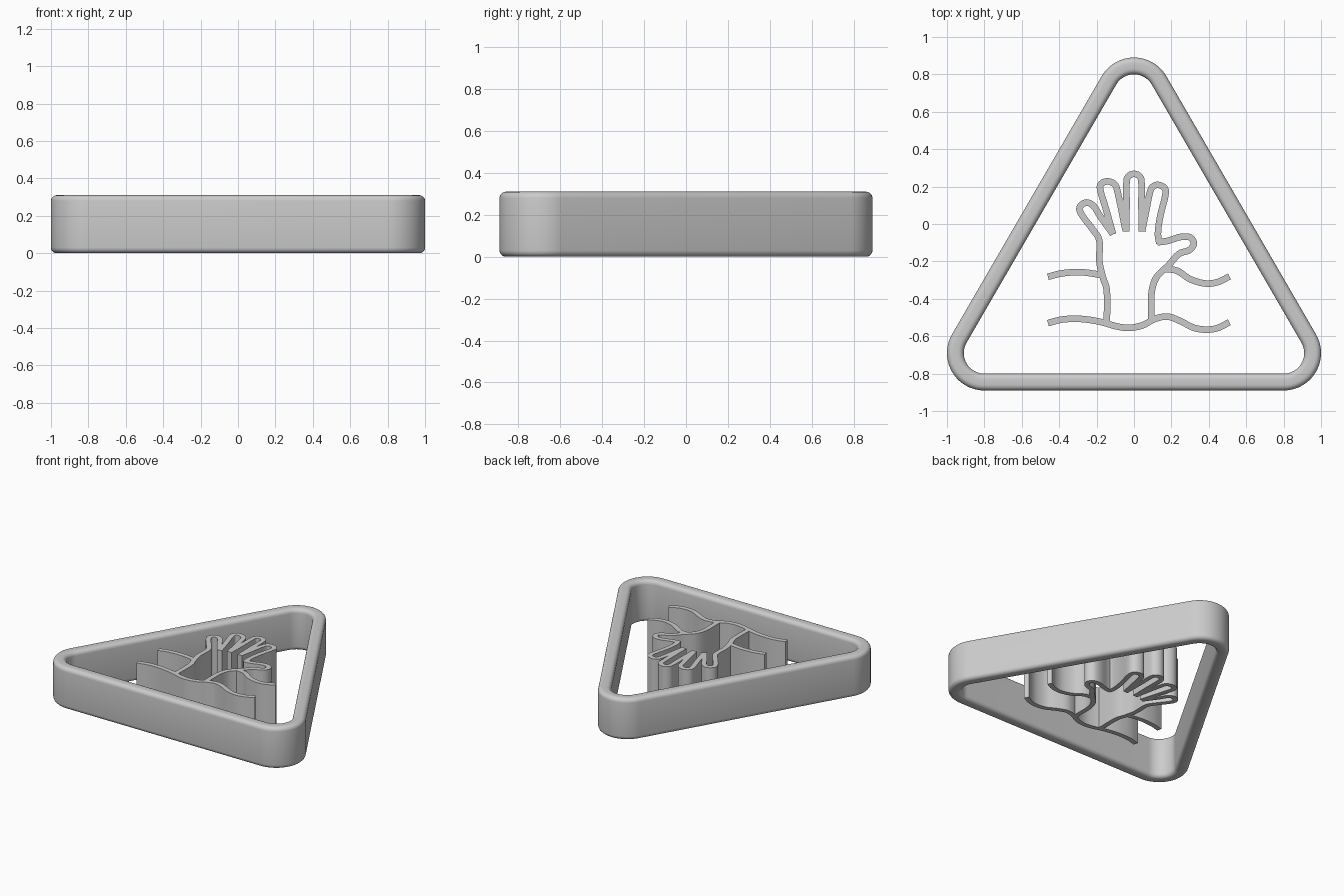
import bpy, bmesh, math
from mathutils import Vector

if "Cube" in bpy.data.objects:
    bpy.data.objects.remove(bpy.data.objects["Cube"])

H = 0.31          # overall height
HALF = 0.0175     # half thickness of the drawn walls


def make_object(name, bm):
    bmesh.ops.recalc_face_normals(bm, faces=bm.faces)
    mesh = bpy.data.meshes.new(name)
    bm.to_mesh(mesh)
    bm.free()
    ob = bpy.data.objects.new(name, mesh)
    bpy.context.collection.objects.link(ob)
    return ob


def smooth(ob):
    bpy.ops.object.select_all(action='DESELECT')
    ob.select_set(True)
    bpy.context.view_layer.objects.active = ob
    bpy.ops.object.shade_smooth_by_angle(angle=math.radians(35))


def catmull(pts, steps=5):
    p = [Vector(v) / 100 for v in pts]
    p = [2 * p[0] - p[1]] + p + [2 * p[-1] - p[-2]]
    out = []
    for a, b, c, d in zip(p, p[1:], p[2:], p[3:]):
        for i in range(steps):
            t = i / steps
            out.append(0.5 * (2 * b + (c - a) * t + (2 * a - 5 * b + 4 * c - d) * t * t
                              + (3 * b - a - 3 * c + d) * t ** 3))
    return out + [p[-2]]


def wall(name, pts):
    """Constant-thickness upright wall along a smooth path (hundredths of a unit)."""
    path = catmull(pts)
    bm = bmesh.new()
    rings = []
    for i, c in enumerate(path):
        t = (path[min(i + 1, len(path) - 1)] - path[max(i - 1, 0)]).normalized()
        n = Vector((-t.y, t.x)) * HALF
        rings.append([bm.verts.new((q.x, q.y, z))
                      for q, z in ((c + n, 0), (c - n, 0), (c - n, H), (c + n, H))])
    for r, s in zip(rings, rings[1:]):
        for k in range(4):
            bm.faces.new((r[k], r[(k + 1) % 4], s[(k + 1) % 4], s[k]))
    bm.faces.new(rings[0])
    bm.faces.new(rings[-1][::-1])
    return make_object(name, bm)


# Triangular frame: softened rectangular section swept round three corner centres
B, R_IN, R_OUT = 0.03, 0.11, 0.20
section = []
for cr, cz, a0 in ((R_OUT - B, H - B, 0), (R_IN + B, H - B, 90),
                   (R_IN + B, B, 180), (R_OUT - B, B, 270)):
    for k in range(6):
        a = math.radians(a0 + k * 18)
        section.append((cr + B * math.cos(a), cz + B * math.sin(a)))
bm = bmesh.new()
rings = []
for cx, cy, a0 in ((0, 0.69, 30), (-0.8, -0.69, 150), (0.8, -0.69, 270)):
    for k in range(21):
        a = math.radians(a0 + k * 6)
        rings.append([bm.verts.new((cx + r * math.cos(a), cy + r * math.sin(a), z))
                      for r, z in section])
n = len(section)
for i, r in enumerate(rings):
    s = rings[(i + 1) % len(rings)]
    for k in range(n):
        bm.faces.new((r[k], r[(k + 1) % n], s[(k + 1) % n], s[k]))
smooth(make_object("triangle_frame", bm))

# Hand outline and the two wavy lines
strokes = {
    "little_finger_and_wrist": [(-14.5, -53), (-14.5, -36), (-16.5, -29), (-18.5, -20), (-18.5, -9),
                                (-22, -3), (-28, 5), (-29, 9), (-25.5, 11.5), (-21.5, 9.5),
                                (-18, 4), (-11.2, -5.5)],
    "ring_finger": [(-11.2, -5.5), (-15, 8), (-18, 18), (-17.5, 21.5), (-14, 22.8),
                    (-10.2, 21), (-8.5, 16), (-4.4, -3.8)],
    "middle_finger": [(-4.2, -4), (-4, 10), (-4, 22), (-3, 25.5), (0, 26.8), (3, 25.5),
                      (4, 22), (4, 10), (4.2, -4)],
    "index_finger": [(4.3, -3.8), (6.5, 7), (8.5, 17), (10.5, 20.3), (13.5, 20.8), (16.5, 19),
                     (16.7, 15), (14, 4), (12.8, -5), (13.6, -10.5)],
    "thumb_and_wrist": [(12.5, -9.8), (18, -9), (25, -6.9), (30, -7.2), (32, -10.5), (29.5, -14),
                        (24, -16), (18.5, -22), (12, -28.5), (9.5, -36), (9.3, -44), (9.3, -52)],
    "upper_wave_left": [(-46, -28.2), (-38, -26.3), (-28, -25.8), (-17, -27.3)],
    "upper_wave_right": [(15.5, -24), (23, -25), (30, -29.5), (38, -31.8), (45, -31), (51, -28)],
    "lower_wave": [(-46, -53), (-38, -51), (-28, -50.8), (-18, -52.3), (-9, -54.8), (-2, -55.5),
                   (5, -54), (11, -50.8), (18, -49.5), (25, -52), (32, -55.5), (39, -56.5),
                   (45, -55.5), (51, -52.5)],
}
walls = [wall(name, pts) for name, pts in strokes.items()]

# Merge the overlapping walls into one solid
hand = walls[0]
hand.name = "hand_and_waves"
bpy.context.view_layer.objects.active = hand
for part in walls[1:]:
    mod = hand.modifiers.new("merge", 'BOOLEAN')
    mod.operation, mod.solver, mod.object = 'UNION', 'EXACT', part
    bpy.ops.object.modifier_apply(modifier=mod.name)
    bpy.data.objects.remove(part)
smooth(hand)
